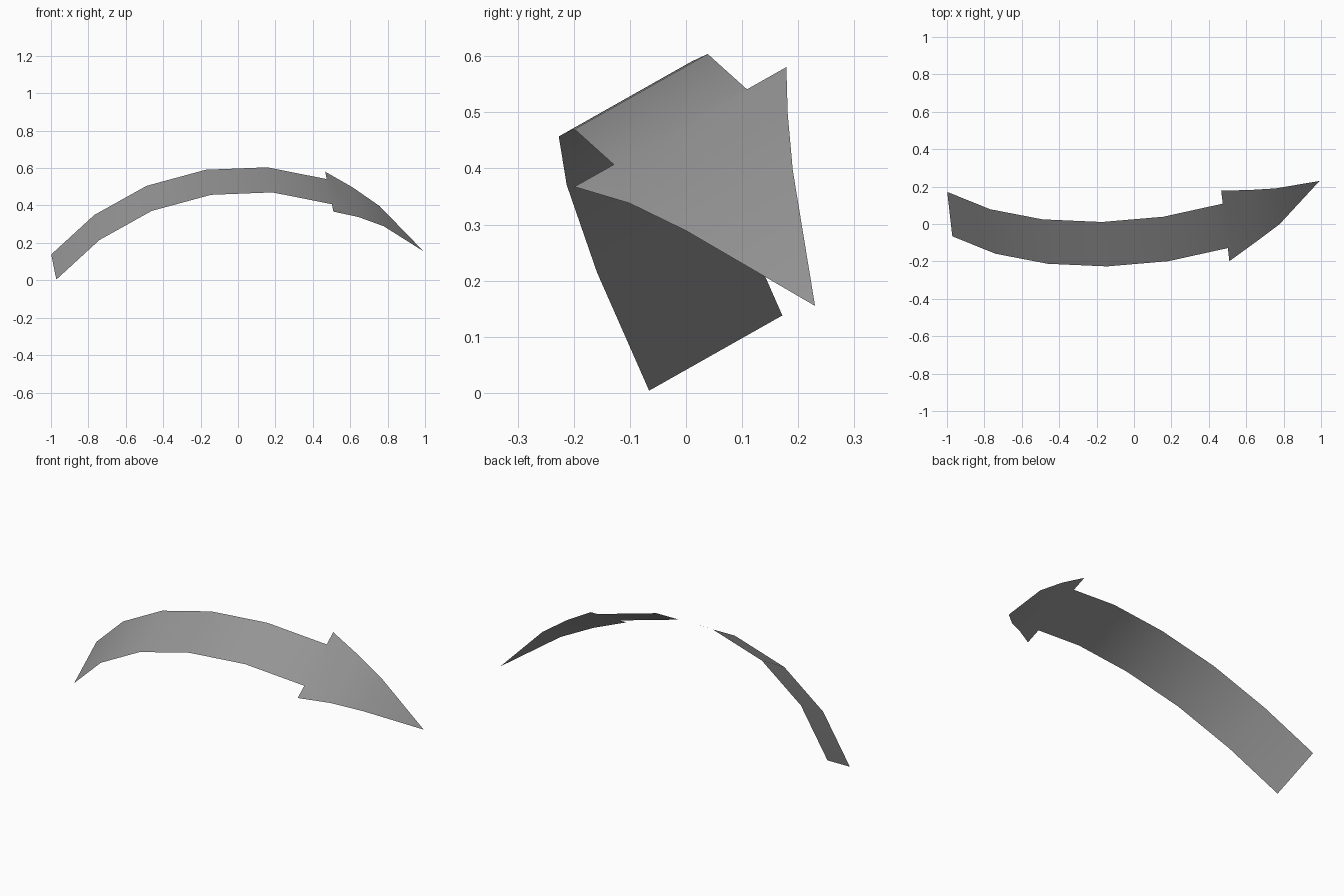
import bpy
import bmesh
from mathutils import Vector

default = bpy.data.objects.get("Cube")
if default:
    bpy.data.objects.remove(default, do_unlink=True)

# The ribbon bends along a centre line and is flat along this cross direction
ACROSS = Vector((-0.1, 0.868, 0.49)).normalized()
SHAFT_HALF_WIDTH = 0.137

shaft_line = [(-0.985, 0.053, 0.071), (-0.755, -0.04, 0.282), (-0.475, -0.094, 0.438),
              (-0.158, -0.108, 0.524), (0.17, -0.08, 0.537), (0.488, -0.01, 0.474)]
head_line = [(0.628, 0.04, 0.418), (0.768, 0.095, 0.343)]
head_half_widths = [0.163, 0.11]
barb_half_width = 0.218
tip_point = (0.992, 0.23, 0.155)

bm = bmesh.new()


def add_row(centre, half_width):
    """Front and back vertex of one cross row."""
    centre = Vector(centre)
    return [bm.verts.new(centre + side * half_width * ACROSS) for side in (-1, 1)]


# Shaft strip
rows = [add_row(point, SHAFT_HALF_WIDTH) for point in shaft_line]
for a, b in zip(rows, rows[1:]):
    bm.faces.new((a[0], b[0], b[1], a[1]))

# Arrow head: barbs at the neck, two tapering rows, then the tip
neck = rows[-1]
barbs = add_row(shaft_line[-1], barb_half_width)
first, second = [add_row(p, w) for p, w in zip(head_line, head_half_widths)]
bm.faces.new((barbs[0], first[0], first[1], barbs[1], neck[1], neck[0]))
bm.faces.new((first[0], second[0], second[1], first[1]))
bm.faces.new((second[0], bm.verts.new(tip_point), second[1]))

mesh = bpy.data.meshes.new("curved_arrow")
bm.to_mesh(mesh)
bm.free()
arrow = bpy.data.objects.new("curved_arrow", mesh)
bpy.context.collection.objects.link(arrow)

# Single grey colour
grey = bpy.data.materials.new("mid_grey")
grey.use_nodes = True
colour = (0.3, 0.3, 0.3, 1)
grey.diffuse_color = colour
grey.node_tree.nodes["Principled BSDF"].inputs["Base Color"].default_value = colour
mesh.materials.append(grey)

# Smooth shading along the bend
mesh.shade_smooth()
